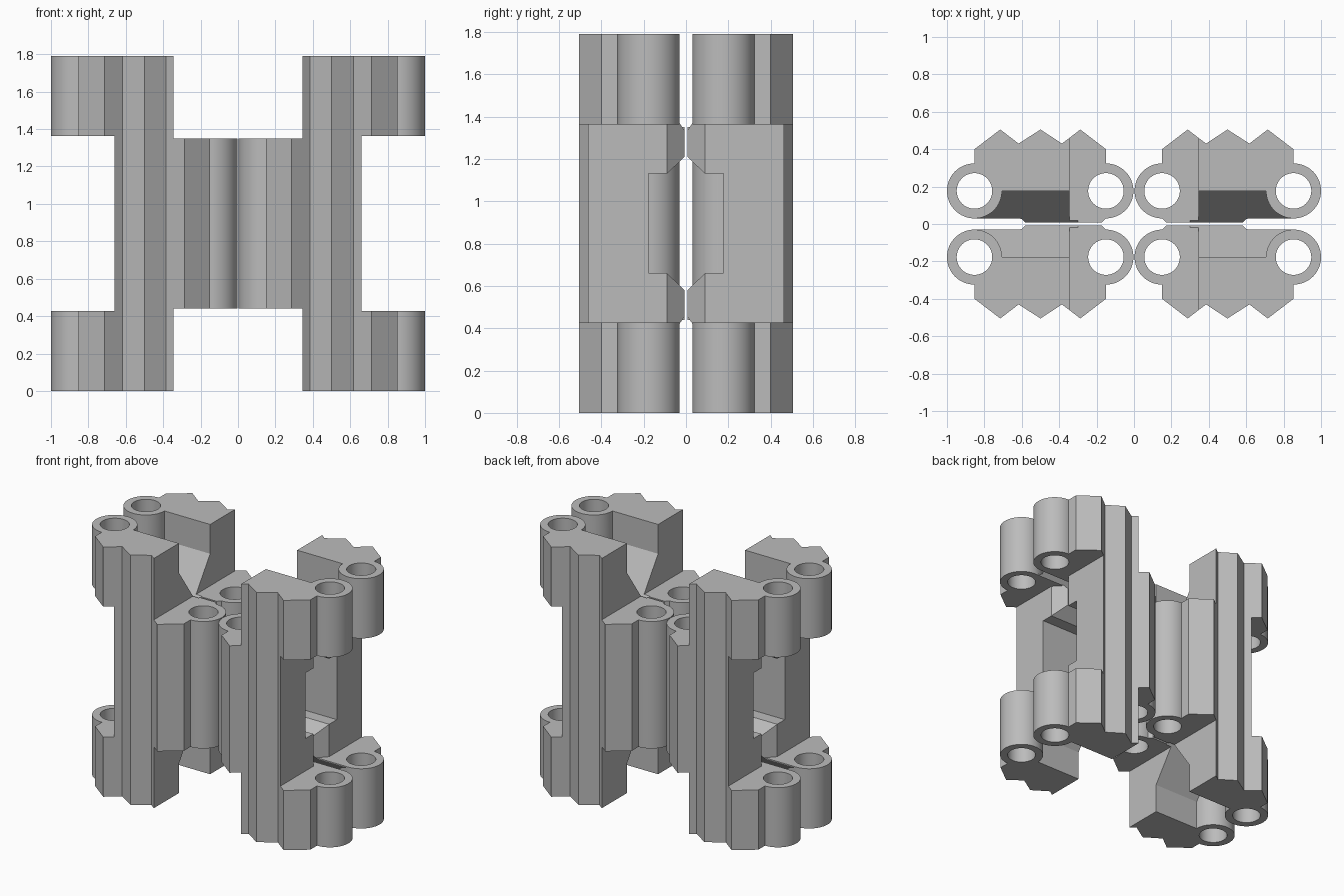
import bpy, bmesh, math
from mathutils import Matrix

if "Cube" in bpy.data.objects:
    bpy.data.objects.remove(bpy.data.objects["Cube"])

HEIGHT = 1.79
MID = HEIGHT / 2
PIN_Y, KNUCKLE_R, HOLE_R = 0.177, 0.147, 0.095
OUTER_X, INNER_X = 0.853, 0.15
SEGMENTS = 64

grey = bpy.data.materials.new("plain_grey")
grey.use_nodes = True
grey.diffuse_color = (0.5, 0.5, 0.5, 1)
grey.node_tree.nodes["Principled BSDF"].inputs["Base Color"].default_value = (0.5, 0.5, 0.5, 1)


def arc(cx, start, end, r=KNUCKLE_R):
    """Points on a circle about a hinge pin, angles in degrees."""
    n = round(abs(end - start) * SEGMENTS / 360)
    angles = [math.radians(start + (end - start) * i / n) for i in range(n + 1)]
    return [(cx + r * math.cos(a), PIN_Y + r * math.sin(a)) for a in angles]


def prism(name, points, low, high, axis="z"):
    """Extrude a profile along z (xy points) or along x (yz points)."""
    place = (lambda p, d: (p[0], p[1], d)) if axis == "z" else (lambda p, d: (d, p[0], p[1]))
    bm = bmesh.new()
    bottom = [bm.verts.new(place(p, low)) for p in points]
    top = [bm.verts.new(place(p, high)) for p in points]
    bm.faces.new(bottom)
    bm.faces.new(top)
    for i in range(len(points)):
        j = (i + 1) % len(points)
        bm.faces.new((bottom[i], bottom[j], top[j], top[i]))
    bmesh.ops.recalc_face_normals(bm, faces=bm.faces)
    mesh = bpy.data.meshes.new(name)
    bm.to_mesh(mesh)
    bm.free()
    obj = bpy.data.objects.new(name, mesh)
    bpy.context.collection.objects.link(obj)
    return obj


def cut(target, cutter):
    """Subtract the cutter, bake the result and delete the cutter."""
    mod = target.modifiers.new("cut", "BOOLEAN")
    mod.operation, mod.solver, mod.object = "DIFFERENCE", "EXACT", cutter
    graph = bpy.context.evaluated_depsgraph_get()
    baked = bpy.data.meshes.new_from_object(target.evaluated_get(graph))
    target.modifiers.clear()
    target.data = baked
    bpy.data.objects.remove(cutter)


def rectangle(x0, x1, y0, y1):
    return [(x0, y0), (x1, y0), (x1, y1), (x0, y1)]


def around_pin(cutter, cx):
    """Keep the hinge knuckle out of a pocket cutter."""
    cut(cutter, prism("knuckle_guard", arc(cx, 0, 360)[:-1], -1, 3))
    return cutter


# Full-height link: ridged outer side, a round knuckle at each end
ridges = [(INNER_X, 0.4), (0.287, 0.505), (0.385, 0.43), (0.5, 0.505),
          (0.617, 0.43), (0.715, 0.505), (OUTER_X, 0.4)]
profile = (ridges + arc(OUTER_X, 90, -90)
           + [(0.61, 0.03), (0.586, 0.007), (0.174, 0.007)]
           + arc(INNER_X, 270, 90))
link = prism("back_left_link", profile, 0, HEIGHT)

# Clearance above and below the inner knuckle
for low, high in ((1.35, 2), (-1, 0.44)):
    cut(link, prism("inner_clearance", rectangle(-0.2, 0.345, -0.2, 0.7), low, high))

# Clearance between the two outer knuckles, with a chamfered corner
gap = [(0.66, 0.7), (0.66, 0.09), (0.57, -0.005), (0.57, -0.1), (1.2, -0.1), (1.2, 0.7)]
cut(link, prism("outer_clearance", gap, 0.428, 1.362))

# Sloped pockets beside the outer knuckles, top and bottom
for side in (1, -1):
    shape = [(-0.1, 1), (PIN_Y, 1), (PIN_Y, 0.685), (0.007, 0.44), (-0.1, 0.286)]
    shape = [(y, MID + side * z) for y, z in shape]
    pocket = prism("outer_pocket", shape, 0.3, 0.86, "x")
    cut(link, around_pin(pocket, OUTER_X))

# Window pocket beside the inner knuckle
half = [(-0.1, 0.417), (0.09, 0.235), (PIN_Y, 0.235)]
shape = [(y, MID + z) for y, z in half] + [(y, MID - z) for y, z in reversed(half)]
cut(link, around_pin(prism("inner_pocket", shape, 0.14, 0.9, "x"), INNER_X))

# Pin holes
for cx in (OUTER_X, INNER_X):
    cut(link, prism("pin_hole", arc(cx, 0, 360, HOLE_R)[:-1], -1, 3))

# Mirror into the four links
links = [link]
for name, sx, sy in (("back_right_link", -1, 1), ("front_left_link", 1, -1),
                     ("front_right_link", -1, -1)):
    copy = bpy.data.objects.new(name, link.data.copy())
    copy.data.transform(Matrix.Diagonal((sx, sy, 1, 1)))
    if sx * sy < 0:
        copy.data.flip_normals()
    bpy.context.collection.objects.link(copy)
    links.append(copy)

bpy.ops.object.select_all(action="DESELECT")
for obj in links:
    obj.data.materials.clear()
    obj.data.materials.append(grey)
    obj.select_set(True)
bpy.context.view_layer.objects.active = link
bpy.ops.object.shade_smooth_by_angle(angle=math.radians(30))
